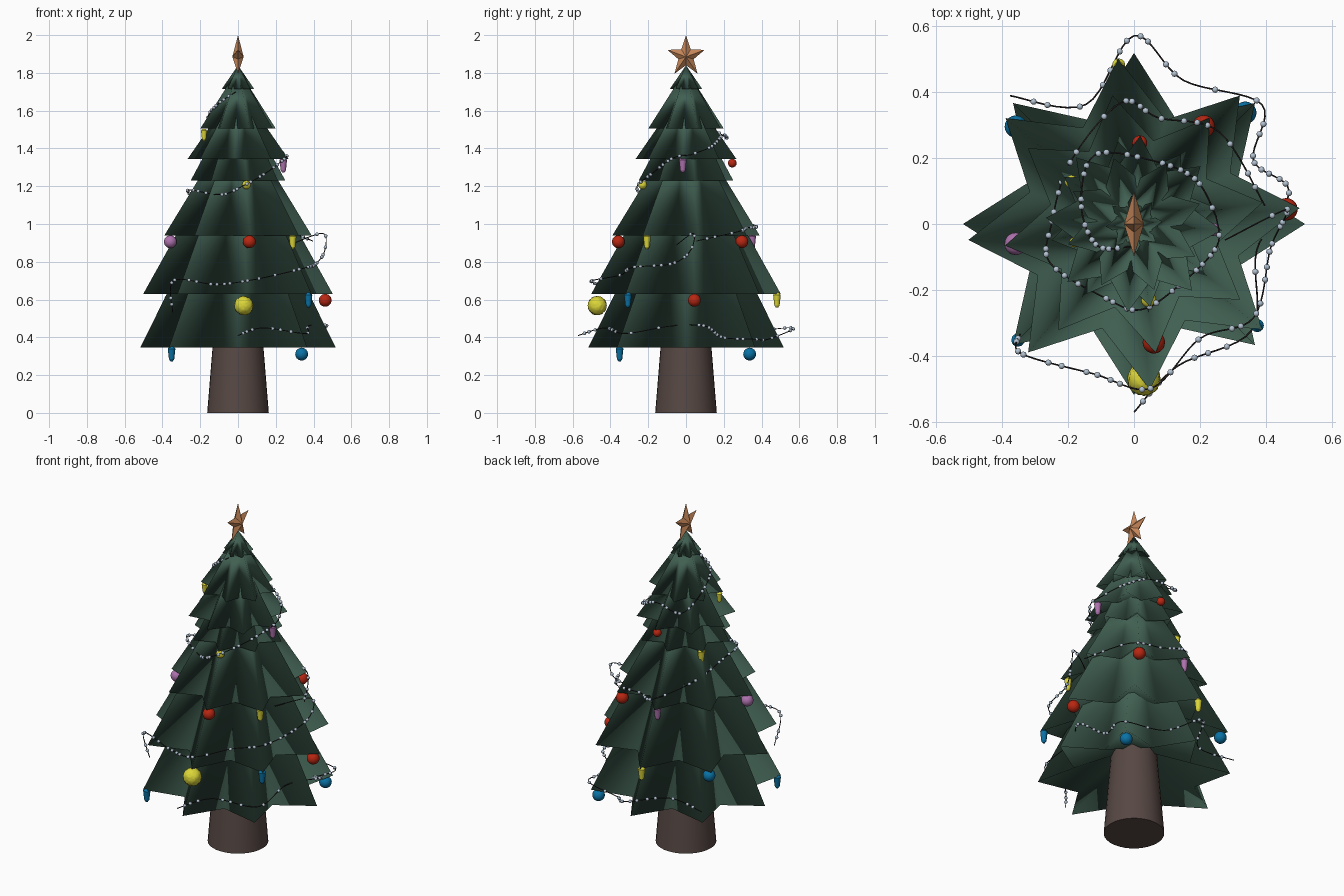
import bpy, bmesh, math, random
from mathutils import Vector

if "Cube" in bpy.data.objects:
    bpy.data.objects.remove(bpy.data.objects["Cube"])
random.seed(4)


def mat(name, r, g, b):
    m = bpy.data.materials.new(name)
    m.diffuse_color = (r, g, b, 1)
    m.use_nodes = True
    m.node_tree.nodes["Principled BSDF"].inputs["Base Color"].default_value = m.diffuse_color
    return m


GREEN = mat("pine green", 0.052, 0.115, 0.083)
BARK = mat("bark brown", 0.095, 0.065, 0.057)
RED = mat("red", 0.48, 0.02, 0.006)
YELLOW = mat("yellow", 0.72, 0.68, 0.04)
BLUE = mat("blue", 0.003, 0.17, 0.38)
PURPLE = mat("purple", 0.42, 0.17, 0.42)
COPPER = mat("copper", 0.56, 0.24, 0.10)
BEAD = mat("bead grey", 0.45, 0.54, 0.64)
WIRE = mat("dark wire", 0.025, 0.02, 0.02)


def polar(deg, r, z):
    a = math.radians(deg)
    return Vector((r * math.cos(a), r * math.sin(a), z))


def finish(bm, name, material, smooth=False):
    bmesh.ops.recalc_face_normals(bm, faces=bm.faces)
    me = bpy.data.meshes.new(name)
    for f in bm.faces:
        f.smooth = smooth and len(f.verts) < 5
    bm.to_mesh(me)
    bm.free()
    me.materials.append(material)
    ob = bpy.data.objects.new(name, me)
    bpy.context.collection.objects.link(ob)
    return ob


def cone(name, r1, r2, depth, centre, material, sides):
    bm = bmesh.new()
    bmesh.ops.create_cone(bm, cap_ends=True, segments=sides, radius1=r1, radius2=r2, depth=depth)
    bmesh.ops.translate(bm, verts=bm.verts, vec=centre)
    return finish(bm, name, material, True)


def ball(name, r, centre, material, bumps=0.0):
    bm = bmesh.new()
    bmesh.ops.create_icosphere(bm, subdivisions=4 if bumps else 3, radius=r)
    for v in bm.verts:
        v.co *= 1 + random.uniform(0, bumps)
    bmesh.ops.translate(bm, verts=bm.verts, vec=centre)
    return finish(bm, name, material, True)


# trunk, running up inside the branches
cone("trunk", 0.163, 0.09, 0.9, (0, 0, 0.45), BARK, 32)

# branch tiers: eight-pointed star cones with a hollowed underside
# (base z, tip radius, apex z, twist)
TIERS = [(0.345, 0.518, 1.39, 0), (0.63, 0.504, 1.53, 5.5), (0.94, 0.395, 1.58, 9.5),
         (1.23, 0.255, 1.70, 11), (1.345, 0.267, 1.73, -4), (1.505, 0.209, 1.82, 17),
         (1.715, 0.086, 1.84, 5)]
for n, (z, r, apex, twist) in enumerate(TIERS):
    bm = bmesh.new()
    top = bm.verts.new((0, 0, apex))
    under = bm.verts.new((0, 0, z + 0.35 * r))
    ring = [bm.verts.new(polar(twist + 22.5 * i, r * (0.655 if i % 2 else 1), z))
            for i in range(16)]
    for i in range(16):
        for centre in (top, under):
            bm.faces.new((ring[i], ring[(i + 1) % 16], centre))
    finish(bm, f"branch_tier_{n + 1}", GREEN, True)

# five-pointed puffed star on top, facing sideways
bm = bmesh.new()
poles = [bm.verts.new((s * 0.03, 0, 1.885)) for s in (-1, 1)]
pts = []
for i in range(10):
    p = polar(90 + 36 * i, 0.046 if i % 2 else 0.113, 0)
    pts.append(bm.verts.new((0, p.x * 0.92, 1.887 + p.y)))
for i in range(10):
    for p in poles:
        bm.faces.new((pts[i], pts[(i + 1) % 10], p))
finish(bm, "top_star", COPPER)


def hang(tier, tip, drop, reach):
    """Point just below a branch tip."""
    z, r, _, twist = TIERS[tier]
    return polar(twist + 45 * tip, r * reach, z - drop)


# round baubles: tier, branch tip, colour
for tier, tip, m in [(0, 1, BLUE), (1, 3, BLUE), (1, 0, RED), (2, 6, RED), (2, 1, RED),
                     (2, 4, PURPLE), (4, 2, RED), (3, 6, YELLOW)]:
    r = 0.034 if tier < 3 else 0.023
    ball(f"bauble_{tier}_{tip}", r, hang(tier, tip, r, 0.92), m)
ball("studded_bauble", 0.048, (0.03, -0.47, 0.568), YELLOW, 0.08)

# long tapering drop ornaments: tier, branch tip, colour
for tier, tip, m in [(0, 5, BLUE), (1, 7, BLUE), (1, 2, YELLOW), (2, 7, YELLOW),
                     (2, 2, PURPLE), (4, 0, PURPLE), (3, 3, YELLOW), (5, 4, YELLOW)]:
    p = hang(tier, tip, 0.033, 0.96 if tier < 2 else 0.9)
    s = 1 if tier < 5 else 0.8
    cone(f"drop_{tier}_{tip}", 0.014 * s, 0.020 * s, 0.055 * s, p, m, 12)
    for end, r1, r2 in [(1, 0.020, 0.011), (-1, 0.006, 0.014)]:
        cone(f"drop_end_{tier}_{tip}", r1 * s, r2 * s, 0.012 * s,
             p + Vector((0, 0, end * 0.0335 * s)), m, 12)

# garlands winding up the tree: (angle, radius, height) along each wire
GARLAND_1 = [(-90, 0.57, 0.41), (-73, 0.45, 0.45), (-42, 0.48, 0.42), (-12, 0.38, 0.46),
             (12, 0.48, 0.46), (28, 0.41, 0.40), (43, 0.53, 0.39), (71, 0.46, 0.39),
             (90, 0.57, 0.45), (112, 0.39, 0.43), (134, 0.54, 0.42)]
GARLAND_2 = [(-136, 0.48, 0.53), (-131, 0.52, 0.70), (-105, 0.47, 0.68), (-84, 0.50, 0.70),
             (-60, 0.40, 0.73), (-38, 0.46, 0.77), (-10, 0.42, 0.79), (3, 0.46, 0.86),
             (5, 0.45, 0.95), (-10, 0.28, 0.89)]
GARLAND_3 = [(8, 0.40, 0.91), (47, 0.38, 0.96), (77, 0.33, 0.98), (96, 0.37, 0.99),
             (135, 0.27, 1.07), (180, 0.25, 1.15), (205, 0.28, 1.18), (248, 0.24, 1.155),
             (275, 0.26, 1.20), (310, 0.23, 1.27), (345, 0.26, 1.35), (365, 0.25, 1.365)]
GARLAND_4 = [(5, 0.25, 1.365), (36, 0.23, 1.41), (75, 0.20, 1.47), (120, 0.24, 1.46),
             (160, 0.17, 1.56), (210, 0.13, 1.63), (260, 0.07, 1.70)]


def spline_point(p, t):
    """Smooth path through the control points."""
    i = min(int(t), len(p) - 2)
    u = t - i
    a, b, c, d = p[max(i - 1, 0)], p[i], p[i + 1], p[min(i + 2, len(p) - 1)]
    return 0.5 * (2 * b + (c - a) * u + (2 * a - 5 * b + 4 * c - d) * u * u
                  + (3 * b - a - 3 * c + d) * u ** 3)


for n, path in enumerate([GARLAND_1, GARLAND_2, GARLAND_3, GARLAND_4]):
    p = [polar(*q) for q in path]
    steps = (len(p) - 1) * 8
    cu = bpy.data.curves.new(f"garland_wire_{n + 1}", "CURVE")
    cu.dimensions = "3D"
    cu.bevel_depth = 0.0025
    cu.bevel_resolution = 1
    sp = cu.splines.new("POLY")
    sp.points.add(steps)
    for i in range(steps + 1):
        sp.points[i].co = (*spline_point(p, i / 8), 1)
    cu.materials.append(WIRE)
    bpy.context.collection.objects.link(bpy.data.objects.new(cu.name, cu))
    # beads threaded on the wire, in irregular ones and twos
    bm = bmesh.new()
    t = 0.3
    while t < len(p) - 1.2:
        for k in range(random.choice((1, 2, 2))):
            new = bmesh.ops.create_icosphere(bm, subdivisions=2, radius=0.0095)
            bmesh.ops.translate(bm, verts=new["verts"], vec=spline_point(p, t + 0.16 * k))
        t += random.uniform(0.35, 0.65)
    finish(bm, f"garland_beads_{n + 1}", BEAD, True)
